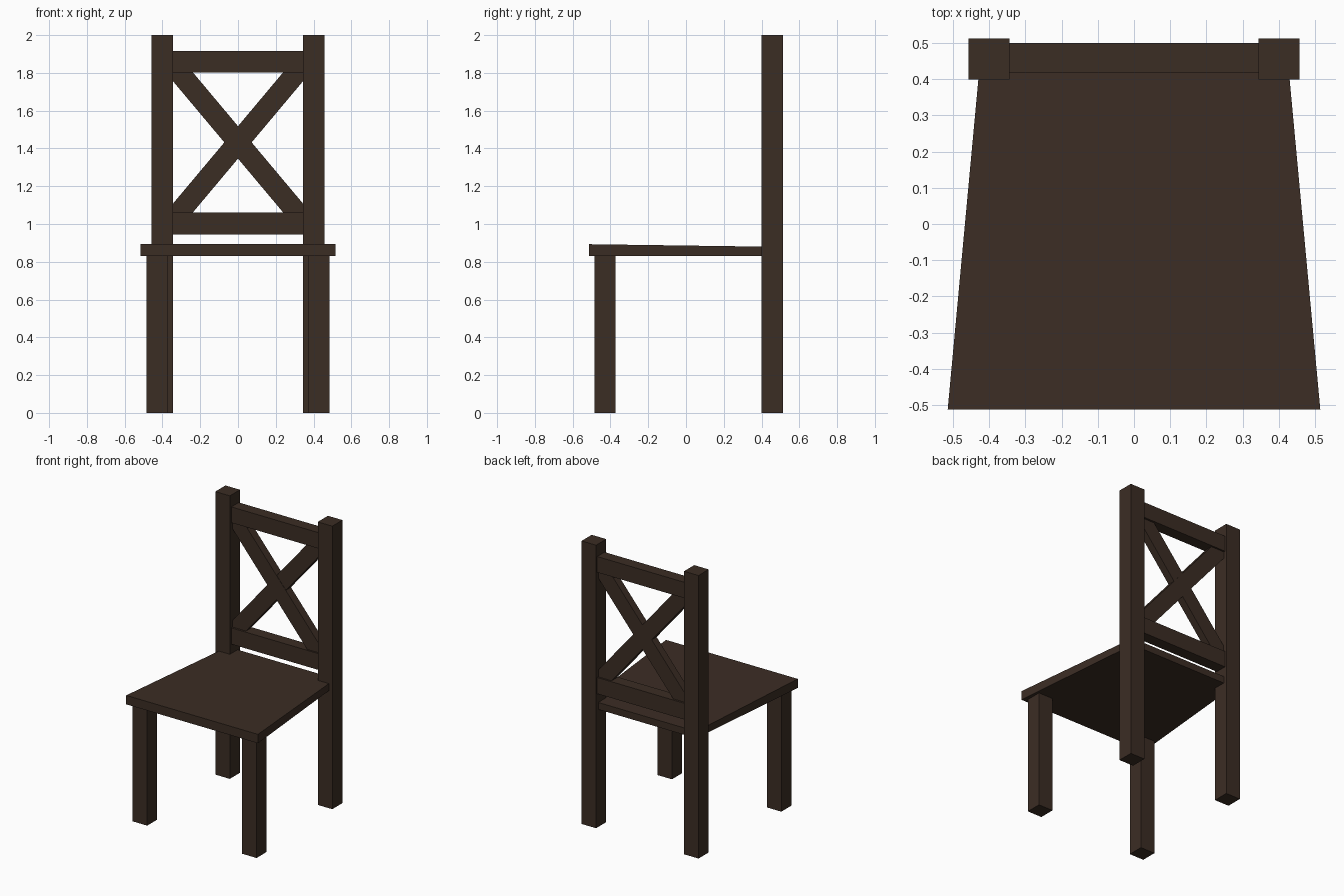
import bpy

if "Cube" in bpy.data.objects:
    bpy.data.objects.remove(bpy.data.objects["Cube"])

wood = bpy.data.materials.new("dark brown wood")
wood.diffuse_color = (0.044, 0.026, 0.0175, 1)
wood.use_nodes = True
wood.node_tree.nodes["Principled BSDF"].inputs["Base Color"].default_value = wood.diffuse_color


def add_mesh(name, verts, faces):
    me = bpy.data.meshes.new(name)
    me.from_pydata(verts, [], faces)
    me.materials.append(wood)
    ob = bpy.data.objects.new(name, me)
    bpy.context.collection.objects.link(ob)
    return ob


def prism(name, outline, y0, y1):
    """Extrude a counter-clockwise (x, z) outline, as seen from the front, from y0 back to y1."""
    n = len(outline)
    verts = [(x, y, z) for y in (y0, y1) for x, z in outline]
    faces = [list(range(n)), list(range(2 * n - 1, n - 1, -1))]
    faces += [[i, i + n, (i + 1) % n + n, (i + 1) % n] for i in range(n)]
    return add_mesh(name, verts, faces)


def box(name, x0, x1, y0, y1, z0, z1):
    return prism(name, [(x0, z0), (x1, z0), (x1, z1), (x0, z1)], y0, y1)


# Legs: short in front, full-height posts at the back
for side, s in (("left", -1), ("right", 1)):
    fx = sorted((s * 0.371, s * 0.484))
    bx = sorted((s * 0.344, s * 0.457))
    box(f"front_leg_{side}", *fx, -0.484, -0.373, 0, 0.832)
    box(f"back_post_{side}", *bx, 0.40, 0.513, 0, 2.0)

# Seat: tapered towards the back, top sloping down slightly
seat = box("seat", -0.515, 0.515, -0.513, 0.488, 0.83, 0.893)
for v in seat.data.vertices:
    if v.co.y > 0:
        v.co.x *= 0.422 / 0.515
        if v.co.z > 0.85:
            v.co.z = 0.879

# Backrest rails
box("lower_rail", -0.346, 0.346, 0.418, 0.50, 0.945, 1.06)
box("upper_rail", -0.346, 0.346, 0.418, 0.50, 1.803, 1.915)

# Crossed braces, trimmed to fit the frame corners
brace = [(-0.345, 1.804), (-0.345, 1.757), (0.24, 1.06),
         (0.345, 1.06), (0.345, 1.107), (-0.24, 1.804)]
prism("brace_falling", brace, 0.430, 0.488)
prism("brace_rising", [(-x, z) for x, z in reversed(brace)], 0.432, 0.486)
